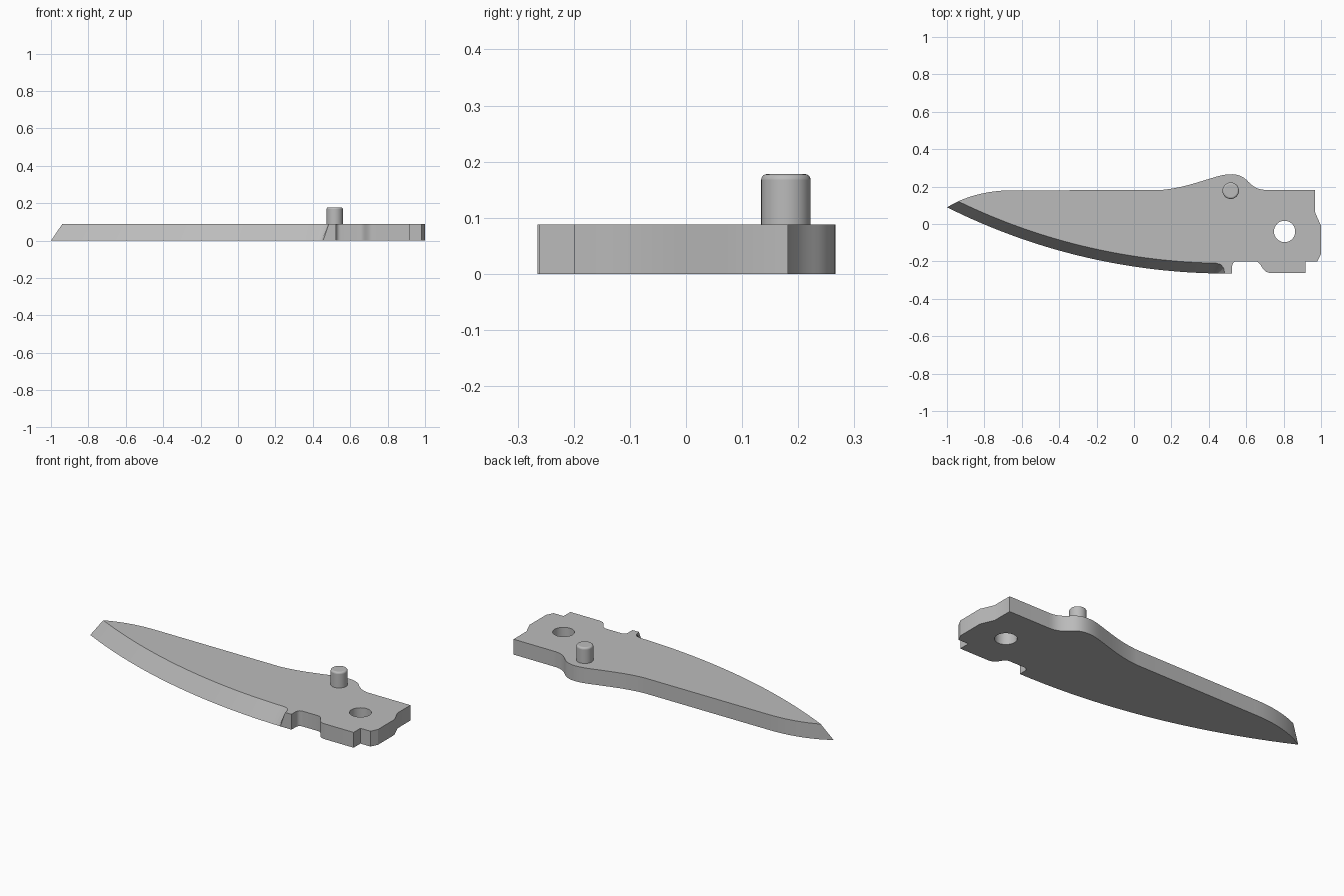
import bpy
import bmesh
import math
from mathutils import Vector
from mathutils.geometry import interpolate_bezier

default = bpy.data.objects.get("Cube")
if default:
    bpy.data.objects.remove(default, do_unlink=True)

THICK = 0.088

steel = bpy.data.materials.new("brushed grey steel")
steel.use_nodes = True
GREY = (0.5, 0.5, 0.5, 1)
steel.diffuse_color = GREY
steel.node_tree.nodes["Principled BSDF"].inputs["Base Color"].default_value = GREY


def bez(a, b, c, d, n=10):
    """Points of a 2D bezier segment, without its last point."""
    pts = interpolate_bezier(*[Vector((*p, 0)) for p in (a, b, c, d)], n + 1)
    return [(p.x, p.y) for p in pts[:-1]]


def edge_arc(radius, x0, x1, n=40):
    """Arc of the cutting edge; both arcs share one centre."""
    cx, cy = 0.5, 3.085
    a0, a1 = math.asin((x0 - cx) / radius), math.asin((x1 - cx) / radius)
    angles = [a0 + (a1 - a0) * i / n for i in range(n + 1)]
    return [(cx + radius * math.sin(a), cy - radius * math.cos(a)) for a in angles]


def add_object(name, bm):
    bmesh.ops.recalc_face_normals(bm, faces=bm.faces)
    mesh = bpy.data.meshes.new(name)
    bm.to_mesh(mesh)
    bm.free()
    mesh.materials.append(steel)
    obj = bpy.data.objects.new(name, mesh)
    bpy.context.collection.objects.link(obj)
    return obj


def cylinder(name, x, y, radius, z0, z1, segments):
    bm = bmesh.new()
    bmesh.ops.create_cone(bm, cap_ends=True, segments=segments,
                          radius1=radius, radius2=radius, depth=z1 - z0)
    bmesh.ops.translate(bm, verts=bm.verts, vec=(x, y, (z0 + z1) / 2))
    return add_object(name, bm)


def smooth(obj, angle):
    bpy.ops.object.select_all(action="DESELECT")
    obj.select_set(True)
    bpy.context.view_layer.objects.active = obj
    bpy.ops.object.shade_smooth_by_angle(angle=math.radians(angle))


# Straight-walled outline: heel, tang, thumb hump and spine, ending near the tip
walls = [(0.525, -0.265)]
walls += bez((0.525, -0.225), (0.525, -0.21), (0.535, -0.2), (0.55, -0.2), 5)
walls += bez((0.55, -0.2), (0.58, -0.2), (0.61, -0.2), (0.645, -0.2), 1)
walls += bez((0.645, -0.2), (0.69, -0.2), (0.675, -0.262), (0.735, -0.262))
walls += [(0.735, -0.262), (0.917, -0.262), (0.917, -0.2), (0.98, -0.2),
          (1, -0.16), (1, -0.01), (0.967, 0.065), (0.967, 0.182)]
walls += bez((0.71, 0.182), (0.66, 0.182), (0.635, 0.2), (0.6, 0.237))
walls += bez((0.6, 0.237), (0.56, 0.275), (0.5, 0.272), (0.43, 0.25))
walls += bez((0.43, 0.25), (0.33, 0.22), (0.22, 0.18), (0.1, 0.18))
walls += bez((-0.65, 0.18), (-0.75, 0.18), (-0.85, 0.162), (-0.94, 0.121))

# Ground edge: the lower outline lies outside the upper one
low_edge = edge_arc(3.35, -1, 0.42) + [(0.435, -0.264), (0.447, -0.265), (0.455, -0.265)]
high_edge = edge_arc(3.295, -0.94, 0.44) + [(0.465, -0.217), (0.48, -0.237), (0.485, -0.265)]

# Blade body lofted between the two outlines
bm = bmesh.new()
low = [bm.verts.new((x, y, 0)) for x, y in walls + [(-0.94, 0.121)] + low_edge]
high = [bm.verts.new((x, y, THICK)) for x, y in walls + high_edge]
n = len(walls)
bm.faces.new(low)
bm.faces.new(high)
for i in range(n):
    bm.faces.new((low[i], low[i + 1], high[i + 1], high[i]))
bm.faces.new((low[n], low[n + 1], high[n]))
for i in range(n, len(high)):
    j, k = (i + 2) % len(low), (i + 1) % len(high)
    bm.faces.new((low[i + 1], low[j], high[k], high[i]))
blade = add_object("blade", bm)

# Pivot hole
cutter = cylinder("pivot_hole_cutter", 0.805, -0.04, 0.057, -0.1, 0.2, 48)
cutter.hide_render = True
cut = blade.modifiers.new("pivot hole", "BOOLEAN")
cut.operation = "DIFFERENCE"
cut.solver = "EXACT"
cut.object = cutter
bpy.ops.object.select_all(action="DESELECT")
blade.select_set(True)
bpy.context.view_layer.objects.active = blade
bpy.ops.object.modifier_apply(modifier=cut.name)
bpy.data.objects.remove(cutter, do_unlink=True)
smooth(blade, 25)

# Thumb stud with a rounded top rim
stud = cylinder("thumb_stud", 0.517, 0.178, 0.044, THICK - 0.03, 0.178, 48)
round_rim = stud.modifiers.new("rounded rim", "BEVEL")
round_rim.width = 0.01
round_rim.segments = 4
round_rim.limit_method = "ANGLE"
smooth(stud, 40)
